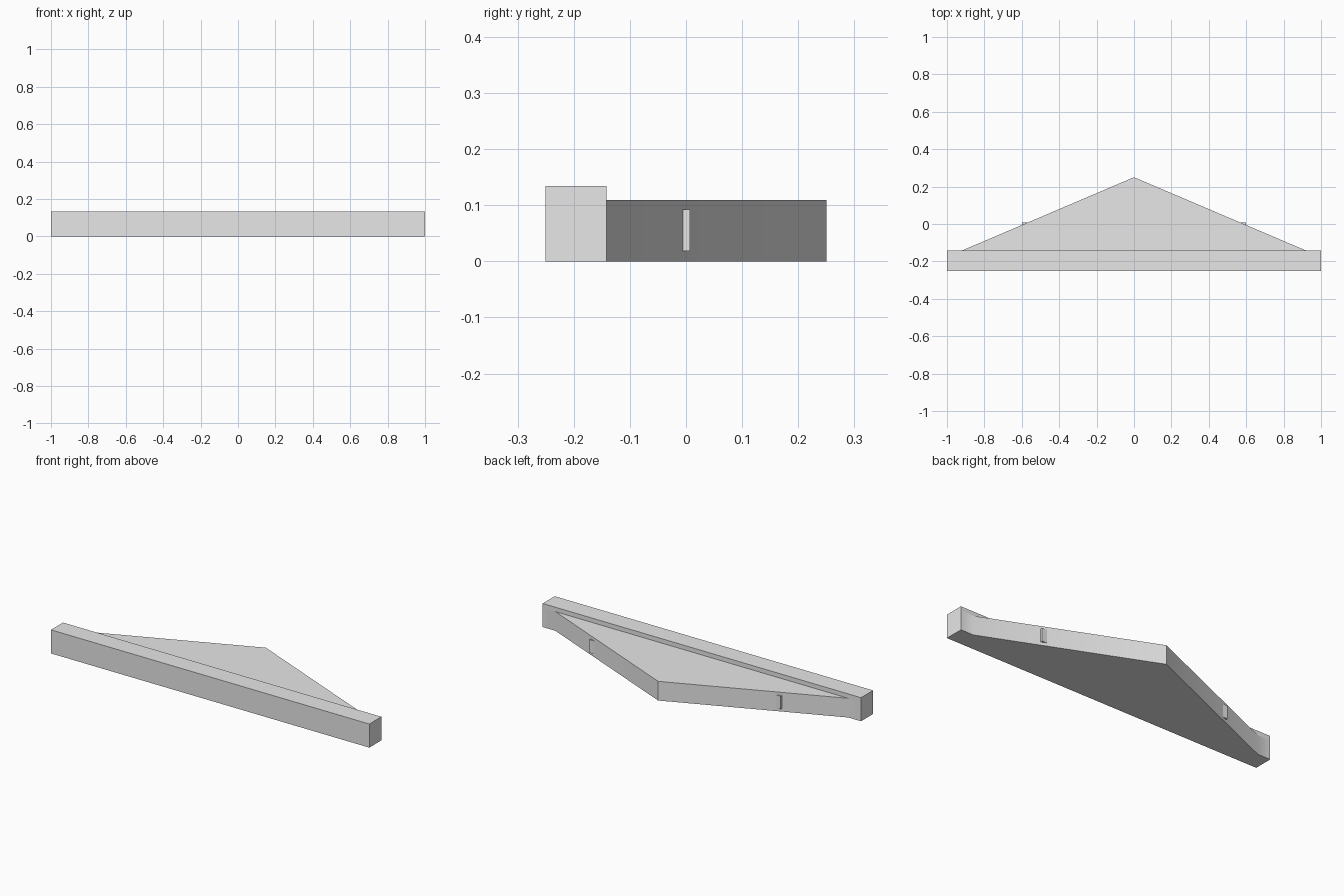
import bpy
import bmesh

cube = bpy.data.objects.get("Cube")
if cube:
    bpy.data.objects.remove(cube, do_unlink=True)

# Single plain grey
grey = bpy.data.materials.new("light_grey")
grey.use_nodes = True
grey.diffuse_color = (0.8, 0.8, 0.8, 1)
grey.node_tree.nodes["Principled BSDF"].inputs["Base Color"].default_value = (0.8, 0.8, 0.8, 1)

FRONT, STEP, BACK = -0.25, -0.142, 0.25
HALF, WEDGE = 1.0, 0.92
WEDGE_TOP, BAR_TOP = 0.109, 0.134


def add_object(name, bm):
    bmesh.ops.recalc_face_normals(bm, faces=bm.faces)
    mesh = bpy.data.meshes.new(name)
    bm.to_mesh(mesh)
    bm.free()
    mesh.materials.append(grey)
    obj = bpy.data.objects.new(name, mesh)
    bpy.context.collection.objects.link(obj)
    return obj


def raise_faces(bm, faces, height):
    made = bmesh.ops.extrude_face_region(bm, geom=faces, use_keep_orig=False)["geom"]
    verts = [g for g in made if isinstance(g, bmesh.types.BMVert)]
    bmesh.ops.translate(bm, verts=verts, vec=(0, 0, height))
    return [g for g in made if isinstance(g, bmesh.types.BMFace)]


# Front bar and triangular wedge, one welded body
bm = bmesh.new()
outline = [(-HALF, FRONT), (HALF, FRONT), (HALF, STEP), (WEDGE, STEP),
           (0, BACK), (-WEDGE, STEP), (-HALF, STEP)]
bottom = [bm.verts.new((x, y, 0)) for x, y in outline]
top = [bm.verts.new((x, y, WEDGE_TOP)) for x, y in outline]
bm.faces.new(bottom)
for i in range(len(outline)):
    j = (i + 1) % len(outline)
    bm.faces.new((bottom[i], bottom[j], top[j], top[i]))
bm.faces.new(top[3:6])
bar_face = bm.faces.new(top[:4] + top[5:])
bmesh.ops.recalc_face_normals(bm, faces=bm.faces)
raise_faces(bm, [bar_face], BAR_TOP - WEDGE_TOP)
body = add_object("bar_and_wedge", bm)

bpy.ops.object.select_all(action="DESELECT")
body.select_set(True)
bpy.context.view_layer.objects.active = body
bpy.ops.object.shade_smooth_by_angle()

# Small upright tabs standing out of the sloping sides
for side, name in ((1, "left_tab"), (-1, "right_tab")):
    bm = bmesh.new()
    bmesh.ops.create_cube(bm, size=1)
    bmesh.ops.scale(bm, verts=bm.verts, vec=(0.05, 0.013, 0.074))
    bmesh.ops.translate(bm, verts=bm.verts, vec=(side * 0.575, 0.001, 0.055))
    add_object(name, bm)
